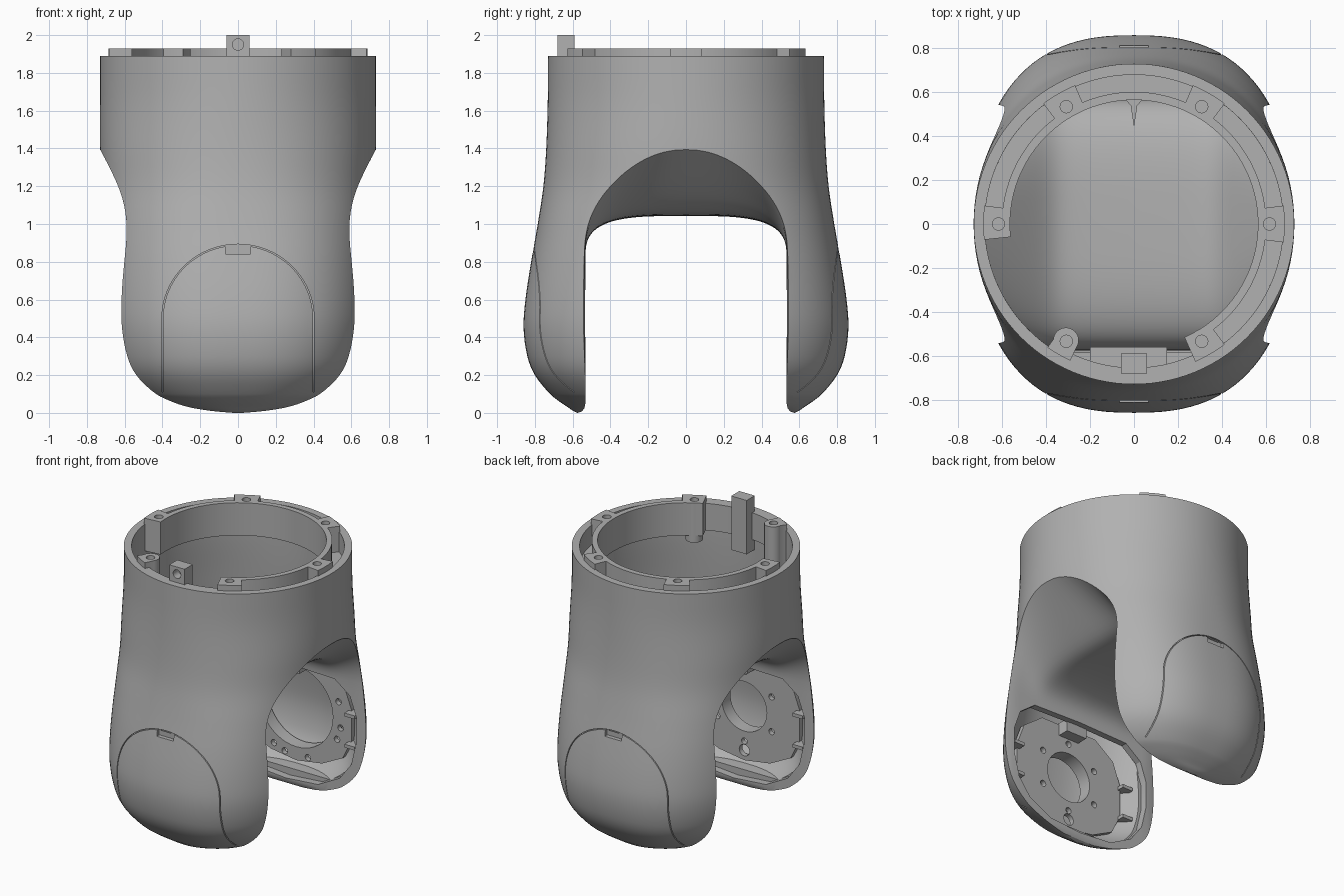
import bpy, bmesh
from math import sin, cos, pi, radians, sqrt, copysign

if "Cube" in bpy.data.objects:
    bpy.data.objects.remove(bpy.data.objects["Cube"])

grey = bpy.data.materials.new("housing grey")
grey.use_nodes = True
grey.diffuse_color = (0.44, 0.44, 0.44, 1)
grey.node_tree.nodes["Principled BSDF"].inputs["Base Color"].default_value = (0.44, 0.44, 0.44, 1)


def loft(name, rings):
    """Solid skinned through equal-length closed rings of points."""
    bm = bmesh.new()
    rows = [[bm.verts.new(p) for p in ring] for ring in rings]
    for a, b in zip(rows, rows[1:]):
        for i in range(len(a)):
            j = (i + 1) % len(a)
            bm.faces.new((a[i], a[j], b[j], b[i]))
    bm.faces.new(rows[0])
    bm.faces.new(rows[-1])
    bmesh.ops.recalc_face_normals(bm, faces=bm.faces)
    mesh = bpy.data.meshes.new(name)
    bm.to_mesh(mesh)
    bm.free()
    mesh.materials.append(grey)
    ob = bpy.data.objects.new(name, mesh)
    bpy.context.collection.objects.link(ob)
    return ob


def combine(target, tool, op='DIFFERENCE'):
    """Apply a boolean, then discard the tool."""
    mod = target.modifiers.new("bool", 'BOOLEAN')
    mod.operation, mod.solver, mod.object = op, 'EXACT', tool
    bpy.context.view_layer.update()
    graph = bpy.context.evaluated_depsgraph_get()
    mesh = bpy.data.meshes.new_from_object(target.evaluated_get(graph))
    target.modifiers.clear()
    target.data = mesh
    bpy.data.objects.remove(tool)


def prism_y(name, outline, y0, y1):
    return loft(name, [[(x, y, z) for x, z in outline] for y in (y0, y1)])


def prism_z(name, outline, z0, z1):
    return loft(name, [[(x, y, z) for x, y in outline] for z in (z0, z1)])


def circle(u, v, r, n=32):
    return [(u + r * cos(2 * pi * i / n), v + r * sin(2 * pi * i / n)) for i in range(n)]


def rect(u0, u1, v0, v1):
    return [(u0, v0), (u1, v0), (u1, v1), (u0, v1)]


def sector(name, r0, r1, a0, a1, z0, z1):
    steps = max(8, int(abs(a1 - a0) / 4))
    angles = [radians(a0 + (a1 - a0) * i / steps) for i in range(steps + 1)]
    return loft(name, [[(r * cos(a), r * sin(a), z) for r, z in rect(r0, r1, z0, z1)] for a in angles])


def mirrored(half):
    return half + [(-x, z) for x, z in reversed(half) if x > 0]


# Outer shell stations: height, x radius, y radius, squareness
STATIONS = [
    (0, .15, .575, 2.4), (.012, .29, .60, 2.5), (.03, .41, .625, 2.5),
    (.06, .49, .67, 2.5), (.1, .56, .72, 2.5), (.2, .645, .80, 2.5),
    (.3, .687, .84, 2.5), (.45, .715, .86, 2.5), (.6, .722, .85, 2.5),
    (.8, .716, .82, 2.5), (1, .714, .785, 2.4), (1.2, .722, .755, 2.2),
    (1.4, .73, .74, 2.1), (1.65, .73, .732, 2), (1.89, .73, .73, 2)]


def refine(rows, parts=4):
    """Smooth curve through the stations."""
    out = []
    for i in range(len(rows) - 1):
        p, q = rows[i], rows[i + 1]
        o, r = rows[max(i - 1, 0)], rows[min(i + 2, len(rows) - 1)]
        h = q[0] - p[0]
        for k in range(parts):
            t = k / parts
            row = [p[0] + h * t]
            for c in (1, 2, 3):
                m0 = (q[c] - o[c]) / (q[0] - o[0]) * h
                m1 = (r[c] - p[c]) / (r[0] - p[0]) * h
                row.append((2*t**3 - 3*t*t + 1) * p[c] + (t**3 - 2*t*t + t) * m0
                           + (3*t*t - 2*t**3) * q[c] + (t**3 - t*t) * m1)
            out.append(row)
    return out + [list(rows[-1])]


def oval(z, a, b, n, count=112):
    ring = []
    for i in range(count):
        t = 2 * pi * i / count
        c, s = cos(t), sin(t)
        ring.append((copysign(abs(c) ** (2 / n), c) * a, copysign(abs(s) ** (2 / n), s) * b, z))
    return ring


def surface_y(x, z):
    """Depth of the outer shell at a point of the front elevation."""
    p, q = next((p, q) for p, q in zip(stations, stations[1:]) if q[0] > z)
    t = (z - p[0]) / (q[0] - p[0])
    a, b, n = [u + (v - u) * t for u, v in zip(p[1:], q[1:])]
    return b * (1 - (abs(x) / a) ** n) ** (1 / n)


def channel(grow):
    """Saddle-shaped passage between the arms, flaring upward and at the arm tips."""
    rings = []
    for i in range(61):
        x = -.9 + .03 * i
        u = abs(x) - .36
        rise = .95 * (u + sqrt(u * u + .004)) / 2
        half = .533 + max(0, abs(x) - .52) ** 2 + grow
        height = .24 + rise + grow
        n = 3.4 - 1.1 * min(1, rise / .35)
        tip = [(half + .04, -.2), (half + .04, 0), (half + .018, .008), (half + .005, .025), (half, .05)]
        ring = [(x, -y, z) for y, z in tip]
        for k in range(41):
            t = pi * (1 - k / 40)
            c, s = cos(t), max(0, sin(t))
            ring.append((x, half * copysign(abs(c) ** (2 / n), c), .8 + height * s ** (2 / n)))
        rings.append(ring + [(x, y, z) for y, z in reversed(tip)])
    return loft("channel_cutter", rings)


# Forked housing shell
stations = refine(STATIONS)
housing = loft("housing", [oval(*s) for s in stations])
inner = [oval(z, a - .05, b - .05, n) for z, a, b, n in stations if z > .099]
inner.append([(x, y, 2.1) for x, y, z in inner[-1]])
cavity = loft("cavity_cutter", inner)
combine(cavity, channel(.045))
combine(housing, cavity)
combine(housing, channel(0))

# Arm openings, cover seams and latch notches
opening = mirrored([(0, .05), (.25, .07), (.42, .16), (.51, .28), (.55, .45),
                    (.55, .62), (.5, .76), (.38, .85), (0, .86)])
arch = [(1, -i / 15) for i in range(15, 0, -1)]
arch = arch + [(cos(pi * i / 40), sin(pi * i / 40)) for i in range(41)] + [(-u, v) for u, v in reversed(arch)]
for side in (-1, 1):
    combine(housing, prism_y("opening_cutter", opening, side * .3, side * .585))
    seam = []
    for u, v in arch:
        depth = surface_y(u * .4, .5 + v * .39)
        seam.append([(u * (.4 + d), side * (depth + y), .5 + v * (.39 + (d if v > 0 else 0)))
                     for d, y in rect(-.003, .003, -.02, .04)])
    combine(housing, loft("seam_cutter", seam))
    combine(housing, prism_y("notch_cutter", rect(-.065, .065, .84, .885), side * .785, side * .95))

# Mounting ring with open pockets and screw bosses
ring = sector("mounting_ring", .565, .687, -66, 186, 1.7, 1.93)
combine(ring, prism_z("end_boss", circle(.31, -.535, .055), 1.65, 1.93), 'UNION')
for mid in (-30, 30, 90, 150):
    combine(ring, sector("pocket_cutter", .602, .72, mid - 23, mid + 23, 1.75, 2))
boss = prism_z("screw_boss", circle(-.31, -.53, .058), 1.6, 1.93)
combine(boss, sector("boss_neck", .6, .687, 235, 245, 1.6, 1.93), 'UNION')
for k in range(-1, 5):
    a = radians(60 * k)
    combine(boss if k == 4 else ring,
            prism_z("screw_cutter", circle(.617 * cos(a), .617 * sin(a), .028, 20), 1.8, 2))
sector("front_lip", .655, .69, 245, 294, 1.7, 1.89)

# Front post with blind hole, inner bracket and rear gusset
post = prism_z("front_post", rect(-.06, .06, -.68, -.59), 1.62, 2)
combine(post, prism_y("post_cutter", circle(0, 1.95, .03, 24), -.8, -.62))
prism_z("inner_bracket", rect(-.2, .15, -.66, -.56), 1.05, 1.28)
prism_z("rear_gusset", [(-.07, .6), (-.015, .54), (0, .44), (.015, .54), (.07, .6)], 1.05, 1.35)

# Bearing plates inside the arms
plate_outline = mirrored([(0, .13), (.2, .16), (.36, .24), (.43, .38), (.43, .6),
                          (.37, .76), (.22, .87), (0, .87)])
axis = .51
for side, label, bore, bolt_ring, bolts in (
        (-1, "front", .175, .245, range(30, 390, 60)),
        (1, "back", .285, .35, (-120, -105, -75, -25, -10, 20, 160, 190, 205))):
    plate = prism_y(label + "_bearing_plate", plate_outline, side * .65, side * .685)
    combine(plate, prism_y("collar", circle(0, axis, bore + .025, 48), side * .66, side * .745), 'UNION')
    combine(plate, prism_y("bore_cutter", circle(0, axis, bore, 48), side * .5, side * .9))
    for angle in bolts:
        a = radians(angle)
        combine(plate, prism_y("bolt_cutter", circle(bolt_ring * cos(a), axis + bolt_ring * sin(a), .022, 16),
                               side * .5, side * .9))
    if side < 0:
        combine(plate, prism_y("cable_cutter", circle(0, .2, .04, 24), -.5, -.9))
    prism_y(label + "_plate_latch", rect(-.08, .08, .79, .88), side * .57, side * .66)
    # Stiffening ribs between plate and arm wall
    for x in (-1, 1):
        for z in (.36, .58):
            prism_y(label + "_rib", rect(x * .41, x * .49, z - .012, z + .012), side * .6, side * .675)

# Smooth shading with crisp edges
bpy.ops.object.select_all(action='DESELECT')
for ob in bpy.context.scene.objects:
    if ob.type == 'MESH':
        ob.select_set(True)
        bpy.context.view_layer.objects.active = ob
bpy.ops.object.shade_smooth_by_angle(angle=radians(30))
